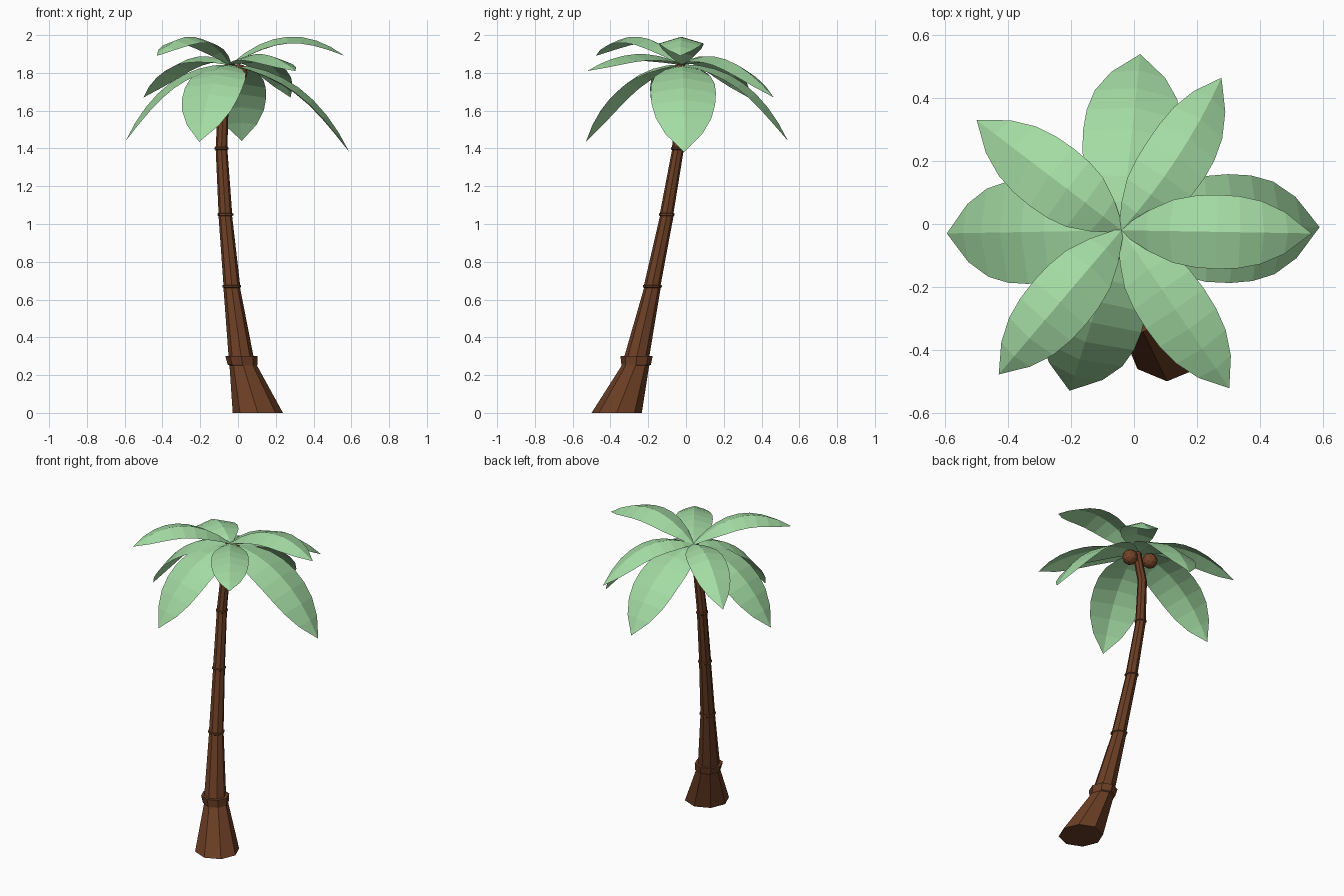
import bpy, bmesh, math
from mathutils import Vector

if "Cube" in bpy.data.objects:
    bpy.data.objects.remove(bpy.data.objects["Cube"])


def material(name, color):
    m = bpy.data.materials.new(name)
    m.diffuse_color = (*color, 1)
    m.use_nodes = True
    m.node_tree.nodes["Principled BSDF"].inputs["Base Color"].default_value = m.diffuse_color
    return m


BARK = material("bark", (0.147, 0.048, 0.018))
LEAF = material("leaf_green", (0.37, 0.71, 0.37))
NUT = material("coconut_brown", (0.17, 0.058, 0.022))


def finish(bm, name, mat):
    me = bpy.data.meshes.new(name)
    bm.to_mesh(me)
    bm.free()
    me.materials.append(mat)
    ob = bpy.data.objects.new(name, me)
    bpy.context.collection.objects.link(ob)
    return ob


# Trunk: octagon loft along a bent path, with a raised collar at each joint
def trunk():
    rings = [(0.105, -0.367, 0.0, 0.133), (0.028, -0.268, 0.25, 0.073),
             (0.024, -0.264, 0.255, 0.078), (0.018, -0.262, 0.30, 0.085),
             (0.016, -0.26, 0.30, 0.066)]
    for x, y, z, r in [(-0.033, -0.178, 0.67, 0.044),
                       (-0.067, -0.102, 1.05, 0.036),
                       (-0.087, -0.043, 1.40, 0.031)]:
        rings += [(x, y, z - 0.008, r), (x, y, z - 0.004, r + 0.006),
                  (x, y, z + 0.005, r + 0.006), (x, y, z + 0.008, r)]
    rings += [(-0.077, -0.015, 1.66, 0.028), (-0.042, -0.025, 1.845, 0.026)]
    bm = bmesh.new()
    loops = []
    for x, y, z, r in rings:
        loops.append([bm.verts.new((x + r * math.cos(i * math.pi / 4),
                                    y + r * math.sin(i * math.pi / 4), z))
                      for i in range(8)])
    for a, b in zip(loops, loops[1:]):
        for i in range(8):
            j = (i + 1) % 8
            bm.faces.new((a[i], a[j], b[j], b[i]))
    bm.faces.new(loops[0][::-1])
    bm.faces.new(loops[-1])
    finish(bm, "trunk", BARK)


# Frond: folded sheet swept along an arched midrib
ROOT = Vector((-0.04, -0.02, 1.845))
WIDTHS = [0.1, 0.55, 0.85, 0.97, 1.0, 0.97, 0.85, 0.56, 0.0]


def frond(name, tip, ctrl_z, ctrl_f, half, fold, bow=0.0):
    tip = Vector(tip)
    flat = Vector((tip.x - ROOT.x, tip.y - ROOT.y, 0))
    side = Vector((-flat.y, flat.x, 0)).normalized()
    ctrl = ROOT + flat * ctrl_f + side * bow * 2
    ctrl.z = ctrl_z
    bm = bmesh.new()
    rows = []
    n = len(WIDTHS) - 1
    for i, w in enumerate(WIDTHS):
        t = i / n
        p = ROOT * (1 - t) ** 2 + ctrl * 2 * t * (1 - t) + tip * t * t
        tan = ((ctrl - ROOT) * (1 - t) + (tip - ctrl) * t).normalized()
        up = tan.cross(side).normalized()
        h = half * w
        if i == n:
            rows.append([bm.verts.new(p)])
        else:
            rows.append([bm.verts.new(p + side * h - up * h * fold),
                         bm.verts.new(p),
                         bm.verts.new(p - side * h - up * h * fold)])
    for a, b in zip(rows, rows[1:]):
        for k in range(2):
            if len(b) == 3:
                bm.faces.new((a[k], a[k + 1], b[k + 1], b[k]))
            else:
                bm.faces.new((a[k], a[k + 1], b[0]))
    finish(bm, name, LEAF)


trunk()

# High, middle and drooping fronds
frond("high_frond_right", (0.565, -0.03, 1.89), 2.115, 0.5, 0.118, 0.3)
frond("high_frond_front_left", (-0.43, -0.478, 1.89), 2.115, 0.5, 0.108, 0.3)
frond("middle_frond_front_right", (0.303, -0.522, 1.81), 1.97, 0.5, 0.112, 0.3)
frond("middle_frond_back_right", (0.278, 0.465, 1.67), 1.985, 0.5, 0.108, 0.3, -0.022)
frond("middle_frond_back_left", (-0.5, 0.33, 1.67), 1.985, 0.5, 0.115, 0.3)
frond("low_frond_right", (0.59, -0.01, 1.38), 1.83, 0.65, 0.173, 0.2)
frond("low_frond_left", (-0.595, -0.03, 1.44), 1.85, 0.65, 0.165, 0.2)
frond("low_frond_back", (0.02, 0.54, 1.44), 1.85, 0.65, 0.155, 0.2)
frond("low_frond_front", (-0.205, -0.53, 1.435), 1.85, 0.65, 0.16, 0.2)

# Coconuts under the crown
for name, pos in [("coconut_right", (0.005, -0.03, 1.80)),
                  ("coconut_back", (-0.085, 0.045, 1.775))]:
    bm = bmesh.new()
    bmesh.ops.create_icosphere(bm, subdivisions=2, radius=0.047)
    bmesh.ops.translate(bm, verts=bm.verts, vec=pos)
    finish(bm, name, NUT)
